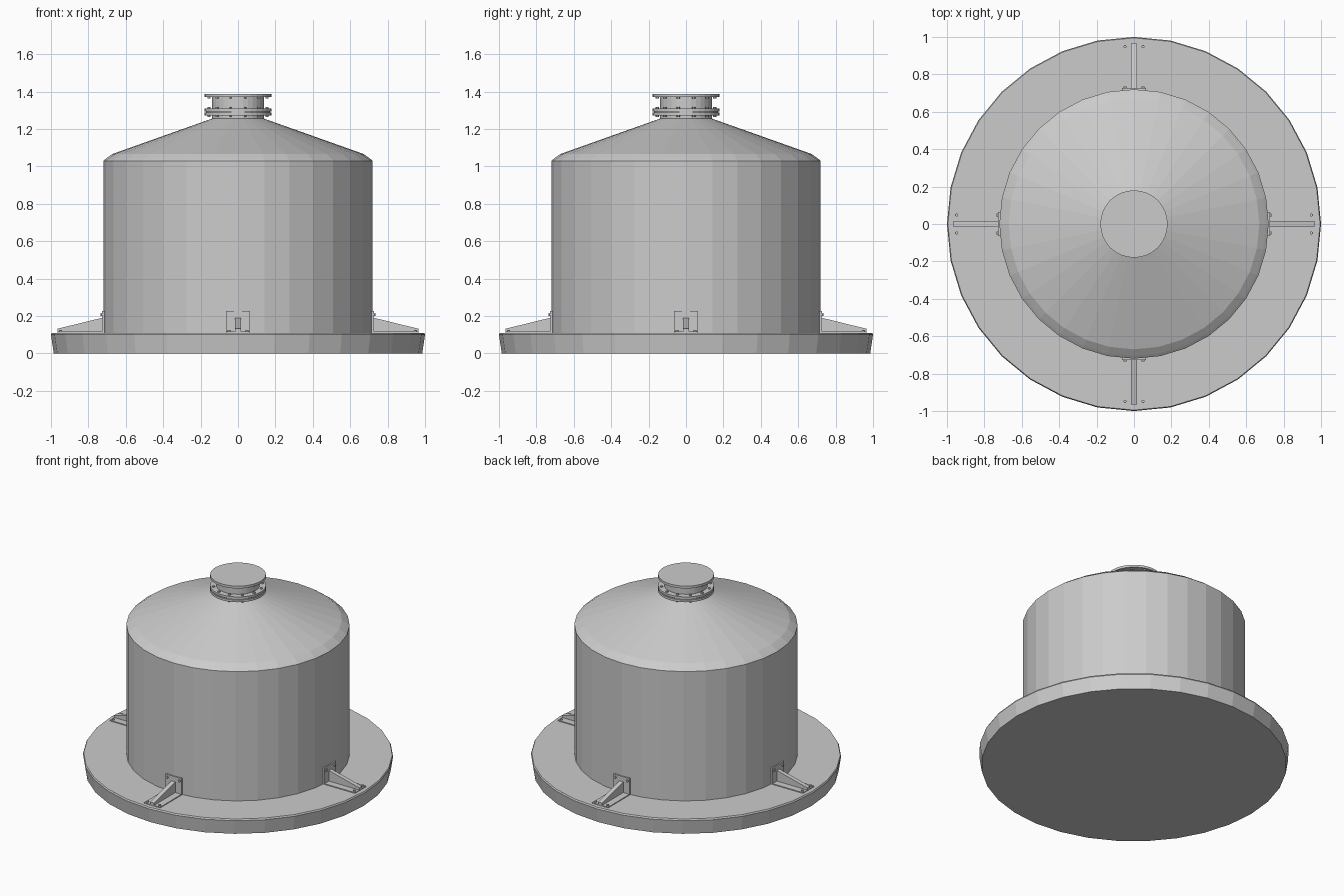
import bpy, bmesh, math
from mathutils import Matrix, Vector

cube = bpy.data.objects.get("Cube")
if cube:
    bpy.data.objects.remove(cube)

SIDES = 32


def add_object(name, bm):
    bmesh.ops.recalc_face_normals(bm, faces=bm.faces)
    mesh = bpy.data.meshes.new(name)
    bm.to_mesh(mesh)
    bm.free()
    obj = bpy.data.objects.new(name, mesh)
    bpy.context.collection.objects.link(obj)
    return obj


def lathe(name, profile, sides=SIDES):
    """Closed solid of revolution from (radius, height) points."""
    bm = bmesh.new()
    rings = []
    for r, z in profile:
        rings.append([bm.verts.new((r * math.cos(math.tau * i / sides),
                                    r * math.sin(math.tau * i / sides), z))
                      for i in range(sides)])
    for low, high in zip(rings, rings[1:]):
        for i in range(sides):
            j = (i + 1) % sides
            bm.faces.new((low[i], low[j], high[j], high[i]))
    bm.faces.new(rings[0][::-1])
    bm.faces.new(rings[-1])
    return add_object(name, bm)


def box(bm, low, high):
    low, high = Vector(low), Vector(high)
    matrix = Matrix.Translation((low + high) / 2) @ Matrix.Diagonal((*(high - low), 1))
    bmesh.ops.create_cube(bm, size=1, matrix=matrix)


def bolt(bm, position, radius, depth, axis="Z"):
    turn = Matrix.Rotation(math.pi / 2, 4, "Y") if axis == "X" else Matrix()
    bmesh.ops.create_cone(bm, cap_ends=True, segments=6, radius1=radius, radius2=radius,
                          depth=depth, matrix=Matrix.Translation(position) @ turn)


# Foundation slab, tank and outlet neck
lathe("foundation_slab", [(0.985, 0), (1, 0.1), (0.995, 0.11)])
lathe("tank_body", [(0.72, 0.1), (0.72, 1.03), (0.705, 1.042), (0.67, 1.067), (0.14, 1.255)])
lathe("neck", [(0.14, 1.24), (0.14, 1.375)])

# Flanges and lid
for name, bottom, top in (("lower_flange", 1.272, 1.288),
                          ("upper_flange", 1.294, 1.31),
                          ("neck_lid", 1.37, 1.387)):
    lathe(name, [(0.18, bottom), (0.18, top)])
lathe("flange_gasket", [(0.172, 1.285), (0.172, 1.297)])

# Bolt rings around the neck
bm = bmesh.new()
for i in range(12):
    a = math.tau * (i + 0.5) / 12
    for z in (1.312, 1.27, 1.368):
        bolt(bm, (0.16 * math.cos(a), 0.16 * math.sin(a), z), 0.009, 0.012)
add_object("neck_bolts", bm)

# Four anchor brackets: foot plate, wall plate, sloping gusset and bolts
for i, side in enumerate(("left", "back", "right", "front")):
    bm = bmesh.new()
    box(bm, (0.7, -0.063, 0.105), (0.965, 0.063, 0.116))
    box(bm, (0.7, -0.063, 0.105), (0.726, 0.063, 0.228))
    outline = [(0.71, 0.11), (0.965, 0.11), (0.965, 0.132), (0.72, 0.192), (0.71, 0.192)]
    gusset = bm.faces.new([bm.verts.new((x, -0.015, z)) for x, z in outline])
    swept = bmesh.ops.extrude_face_region(bm, geom=[gusset], use_keep_orig=True)
    bmesh.ops.translate(bm, vec=(0, 0.03, 0),
                        verts=[v for v in swept["geom"] if isinstance(v, bmesh.types.BMVert)])
    for y in (-0.048, 0.048):
        bolt(bm, (0.728, y, 0.208), 0.009, 0.012, "X")
        bolt(bm, (0.948, y, 0.118), 0.009, 0.014)
    bm.transform(Matrix.Rotation(i * math.pi / 2, 4, "Z"))
    add_object(side + "_anchor_bracket", bm)
